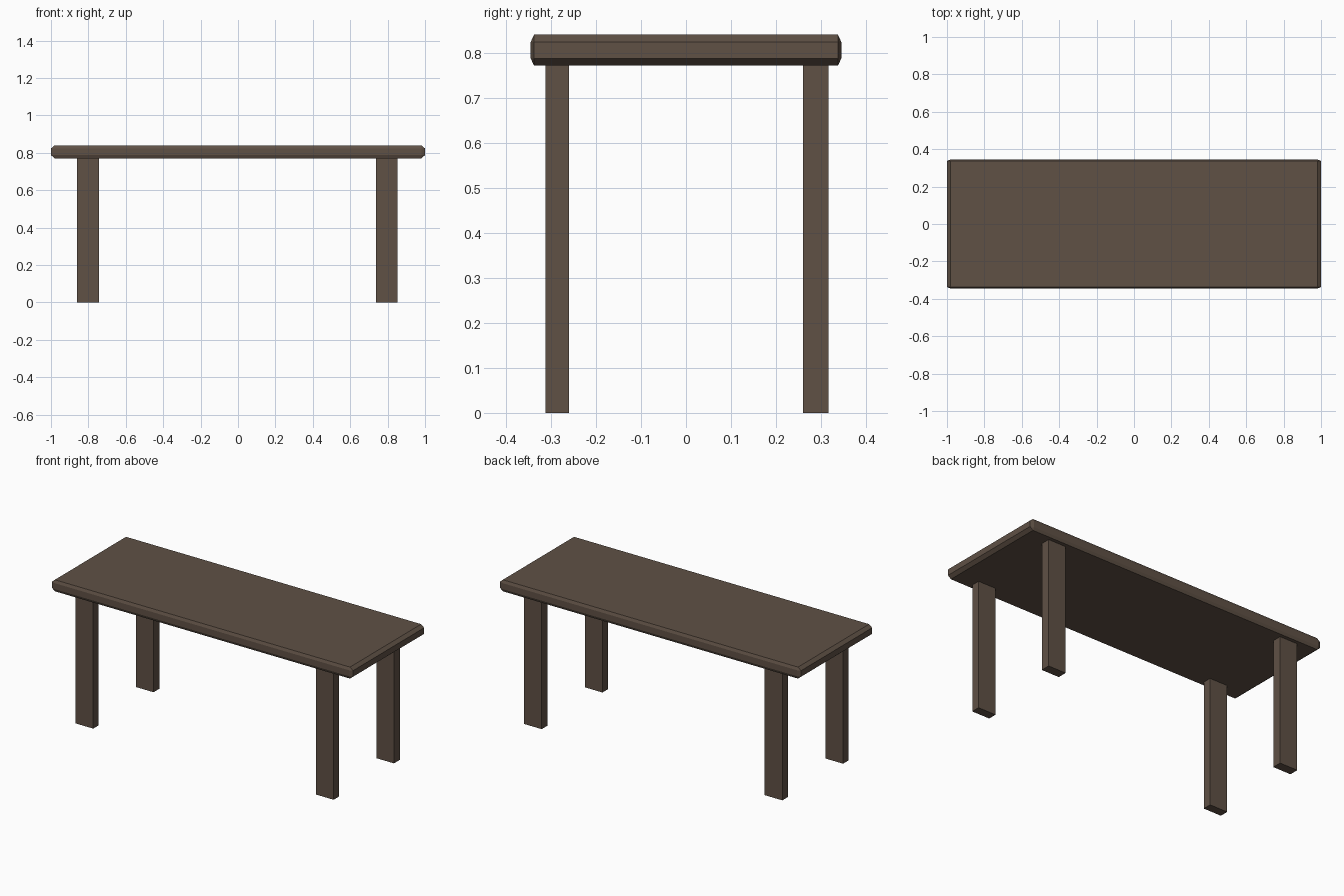
import bpy, bmesh
from mathutils import Vector

if "Cube" in bpy.data.objects:
    bpy.data.objects.remove(bpy.data.objects["Cube"])

wood = bpy.data.materials.new("dark_wood")
wood.diffuse_color = (0.115, 0.082, 0.06, 1)
wood.use_nodes = True
wood.node_tree.nodes["Principled BSDF"].inputs["Base Color"].default_value = wood.diffuse_color


def add_box(name, low, high, chamfer=None):
    """Box between two corners; chamfer is the cut size along x, y and z."""
    low, high = Vector(low), Vector(high)
    unit = Vector(chamfer or (1, 1, 1))
    size, centre = high - low, (low + high) / 2
    bm = bmesh.new()
    bmesh.ops.create_cube(bm, size=1)
    # Bevel in chamfer units, then scale back for an uneven chamfer
    bmesh.ops.scale(bm, vec=[s / u for s, u in zip(size, unit)], verts=bm.verts)
    if chamfer:
        bmesh.ops.bevel(bm, geom=bm.edges[:], offset=1, segments=1, affect='EDGES')
    bmesh.ops.scale(bm, vec=unit, verts=bm.verts)
    mesh = bpy.data.meshes.new(name)
    bm.to_mesh(mesh)
    bm.free()
    mesh.materials.append(wood)
    obj = bpy.data.objects.new(name, mesh)
    obj.location = centre
    bpy.context.collection.objects.link(obj)
    return obj


# Chamfered top slab
add_box("tabletop", (-1, -0.345, 0.771), (1, 0.345, 0.84), (0.02, 0.0075, 0.0165))

# Four flat legs
for side, x0, x1 in (("left", -0.861, -0.743), ("right", 0.737, 0.854)):
    for row, y0, y1 in (("front", -0.312, -0.26), ("back", 0.26, 0.316)):
        add_box(f"{row}_{side}_leg", (x0, y0, 0), (x1, y1, 0.772))
